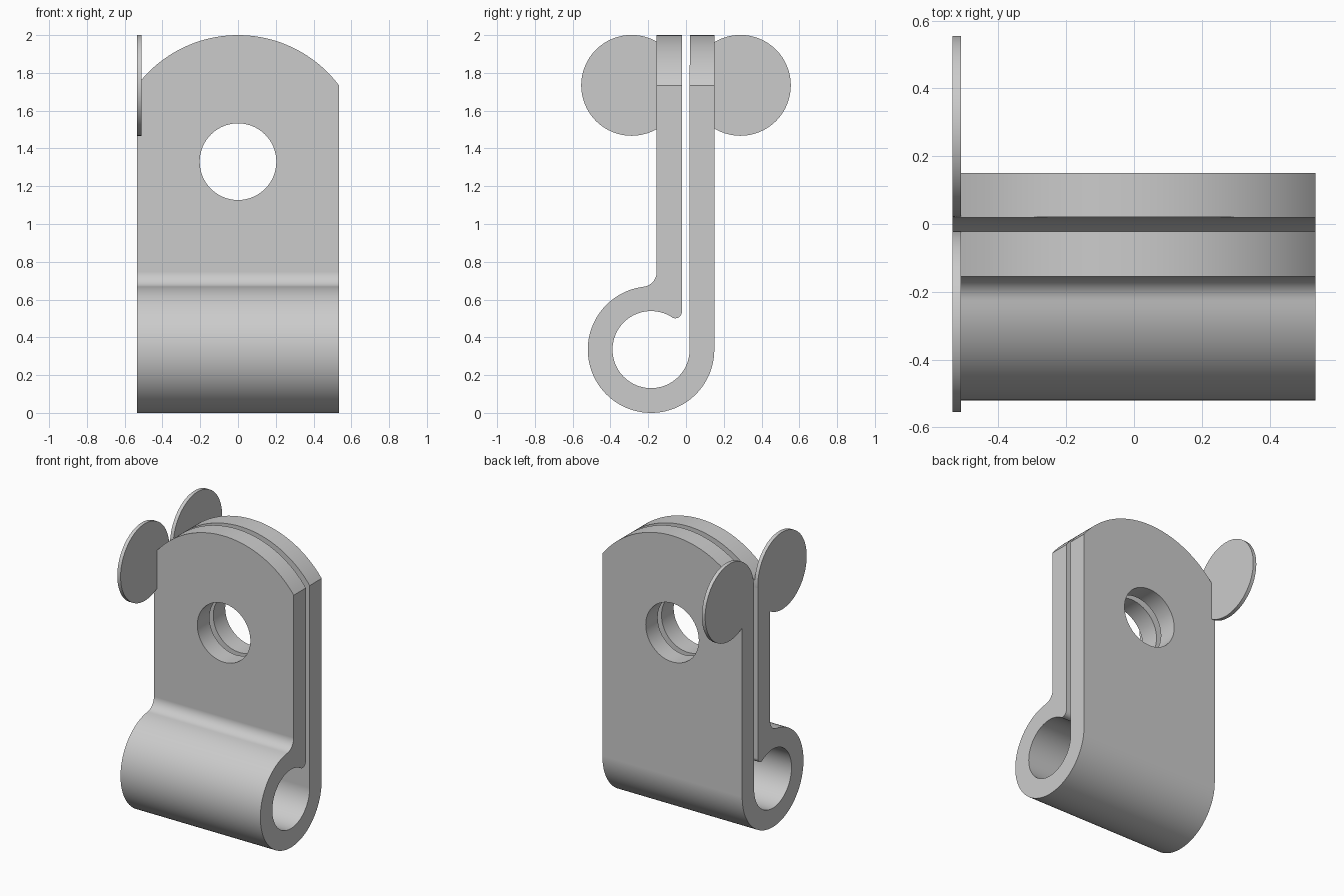
import bpy, bmesh
from math import cos, sin, radians
from mathutils import Vector

cube = bpy.data.objects.get("Cube")
if cube:
    bpy.data.objects.remove(cube, do_unlink=True)

grey = bpy.data.materials.new("plain grey")
grey.use_nodes = True
grey.diffuse_color = (0.6, 0.6, 0.6, 1)
grey.node_tree.nodes["Principled BSDF"].inputs["Base Color"].default_value = (0.6, 0.6, 0.6, 1)


def arc(cx, cy, r, start, end, steps):
    """Points along an arc, angles in degrees."""
    angles = [radians(start + (end - start) * i / steps) for i in range(steps + 1)]
    return [(cx + r * cos(a), cy + r * sin(a)) for a in angles]


def prism(name, points, axis, low, high):
    """Extrude a (y, z) outline along x, or an (x, z) outline along y."""
    place = (lambda p: (low, *p)) if axis == "x" else (lambda p: (p[0], low, p[1]))
    shift = Vector((high - low, 0, 0)) if axis == "x" else Vector((0, high - low, 0))
    bm = bmesh.new()
    face = bm.faces.new([bm.verts.new(place(p)) for p in points])
    extruded = bmesh.ops.extrude_face_region(bm, geom=[face], use_keep_orig=True)
    verts = [v for v in extruded["geom"] if isinstance(v, bmesh.types.BMVert)]
    bmesh.ops.translate(bm, verts=verts, vec=shift)
    bmesh.ops.recalc_face_normals(bm, faces=bm.faces)
    mesh = bpy.data.meshes.new(name)
    bm.to_mesh(mesh)
    bm.free()
    mesh.materials.append(grey)
    obj = bpy.data.objects.new(name, mesh)
    bpy.context.collection.objects.link(obj)
    return obj


def activate(obj):
    bpy.ops.object.select_all(action="DESELECT")
    obj.select_set(True)
    bpy.context.view_layer.objects.active = obj


def cut(obj, cutter, operation):
    """Apply a boolean and discard the cutter."""
    activate(obj)
    mod = obj.modifiers.new("cut", "BOOLEAN")
    mod.operation, mod.object, mod.solver = operation, cutter, "EXACT"
    bpy.ops.object.modifier_apply(modifier=mod.name)
    bpy.data.objects.remove(cutter, do_unlink=True)


def smooth(obj):
    activate(obj)
    bpy.ops.object.shade_smooth_by_angle(angle=radians(25))
    mod = obj.modifiers.new("flat plates", "WEIGHTED_NORMAL")
    mod.keep_sharp = True


HALF = 0.535              # half the clamp width
LY, LZ = -0.185, 0.335    # centre of the tube loop
HOLE_Z = 1.33             # bolt hole height
TOP = 2.1                 # rough plate height before trimming

# Clamp side profile: front plate, fillet, loop, back plate, rounded inner lip
profile = [(-0.155, TOP)]
profile += arc(-0.235, 0.747, 0.08, 0, -83.1, 12)
profile += arc(LY, LZ, 0.335, 96.9, 360, 72)[1:]
profile += [(0.15, TOP), (0.02, TOP)]
profile += arc(LY, LZ, 0.204, 0, -302.6, 72)
profile += arc(-0.057, 0.5356, 0.035, 237.4, 360, 12)[1:]
profile += [(-0.022, TOP)]
clamp = prism("clamp", profile, "x", -0.6, 0.6)

# Trim to the width and to the arched top, then drill the bolt hole
arch = [(-HALF, -0.2), (HALF, -0.2)] + arc(0, HOLE_Z, 0.67, 37.0, 143.0, 48)
arch[2], arch[-1] = (HALF, arch[2][1]), (-HALF, arch[-1][1])
cut(clamp, prism("arch_cutter", arch, "y", -1, 1), "INTERSECT")
hole = arc(0, HOLE_Z, 0.203, 0, 360, 64)[:-1]
cut(clamp, prism("hole_cutter", hole, "y", -1, 1), "DIFFERENCE")
smooth(clamp)

# Thin round tabs at the right upper corners of both plates
for name, side in (("front_tab", -1), ("back_tab", 1)):
    disc = arc(side * 0.288, 1.734, 0.267, 0, 360, 64)[:-1]
    smooth(prism(name, disc, "x", -HALF, -HALF + 0.025))
